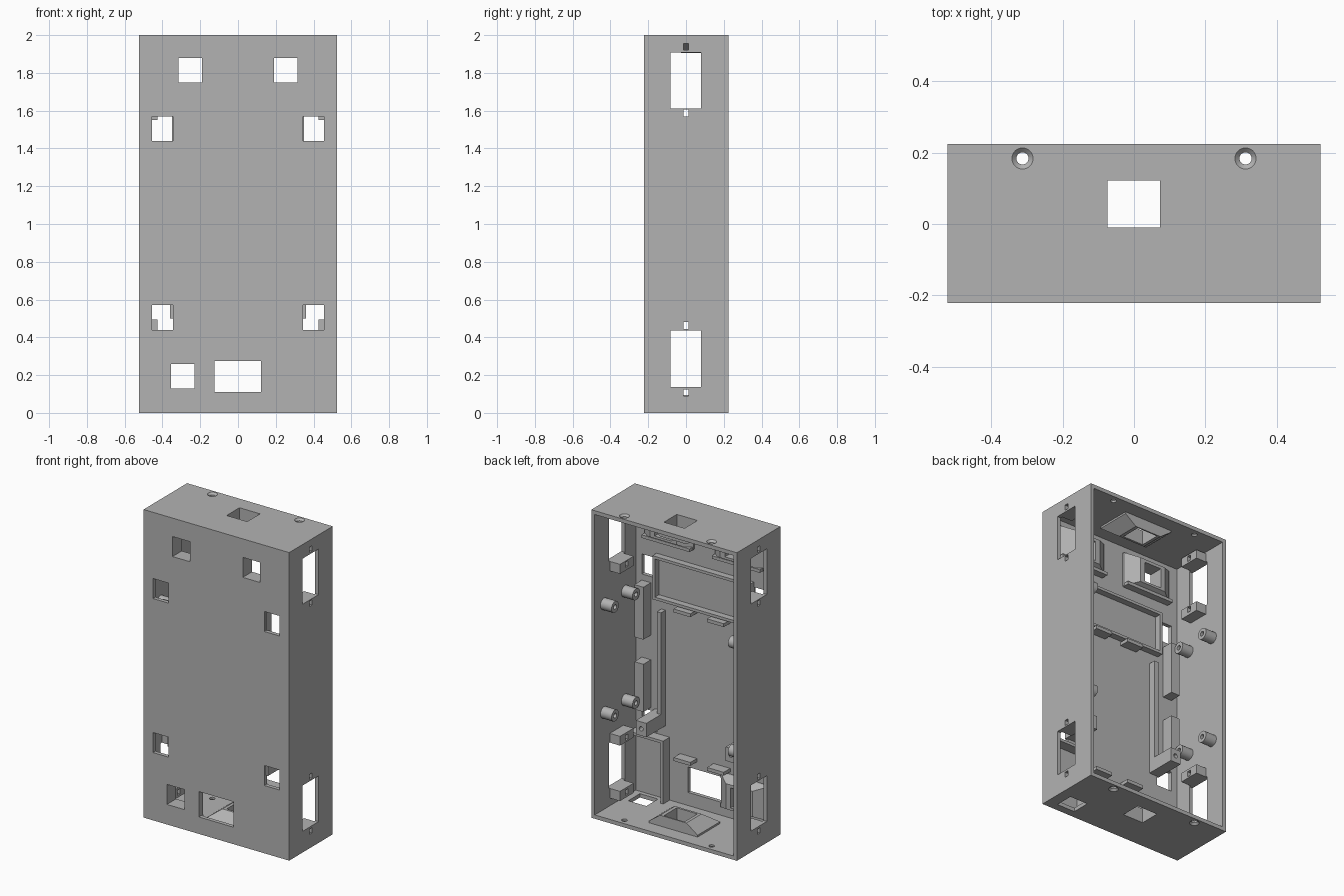
import bpy, bmesh, math
from mathutils import Matrix, Vector

if "Cube" in bpy.data.objects:
    bpy.data.objects.remove(bpy.data.objects["Cube"], do_unlink=True)

mat = bpy.data.materials.new("matte grey plastic")
mat.use_nodes = True
grey = (0.45, 0.45, 0.45, 1)
mat.diffuse_color = grey
mat.node_tree.nodes["Principled BSDF"].inputs["Base Color"].default_value = grey

W, Y0, Y1, H, T = 0.523, -0.222, 0.225, 2.0, 0.025
IN_X, IN_Y = W - T, Y0 + T


def finish(name, bm):
    bmesh.ops.recalc_face_normals(bm, faces=bm.faces)
    me = bpy.data.meshes.new(name)
    bm.to_mesh(me)
    bm.free()
    me.materials.append(mat)
    ob = bpy.data.objects.new(name, me)
    bpy.context.scene.collection.objects.link(ob)
    return ob


def add_box(bm, x, y, z):
    size = [r[1] - r[0] for r in (x, y, z)]
    mid = [(r[1] + r[0]) / 2 for r in (x, y, z)]
    bmesh.ops.create_cube(bm, size=1, matrix=Matrix.Translation(mid) @ Matrix.Diagonal((*size, 1)))


def box(name, x, y, z):
    bm = bmesh.new()
    add_box(bm, x, y, z)
    return finish(name, bm)


def sided(s, a, b):
    return tuple(sorted((s * a, s * b)))


def add_cone(bm, centre, r1, r2, depth, rot=Matrix()):
    bmesh.ops.create_cone(bm, cap_ends=True, segments=32, radius1=r1, radius2=r2, depth=depth,
                          matrix=Matrix.Translation(centre) @ rot)


def cut(ob, cutter):
    mod = ob.modifiers.new("openings", 'BOOLEAN')
    mod.object, mod.solver = cutter, 'EXACT'
    bpy.context.view_layer.update()
    me = bpy.data.meshes.new_from_object(ob.evaluated_get(bpy.context.evaluated_depsgraph_get()))
    ob.modifiers.clear()
    ob.data = me


TURN_X = Matrix.Rotation(math.pi / 2, 4, 'Y')
TURN_Y = Matrix.Rotation(math.pi / 2, 4, 'X')

# Openings shared by the shell and the parts behind them
bm = bmesh.new()
front = (-0.3, -0.08)
for s in (-1, 1):
    add_box(bm, sided(s, 0.19, 0.315), front, (1.75, 1.88))
    for z in (0.44, 1.44):
        add_box(bm, sided(s, 0.345, 0.455), (-0.3, -0.1), (z, z + 0.13))
    for z in ((0.138, 0.435), (1.612, 1.908)):
        add_box(bm, sided(s, 0.4, 0.6), (-0.083, 0.08), z)
    for z in (0.09, 0.445, 1.57, 1.92):
        add_box(bm, sided(s, 0.4, 0.6), (-0.014, 0.014), (z, z + 0.035))
add_box(bm, (-0.355, -0.23), front, (0.13, 0.26))
add_box(bm, (-0.125, 0.122), (-0.3, -0.1), (0.11, 0.275))
add_box(bm, (-0.075, 0.073), (-0.01, 0.122), (-0.1, 0.13))
add_box(bm, (-0.075, 0.073), (-0.01, 0.122), (1.87, 2.1))
add_box(bm, (0.32, 0.45), (-0.17, -0.05), (-0.1, 0.06))
openings = finish("openings_cutter", bm)

# Countersunk screw holes in the top and bottom
bm = bmesh.new()
bmc = bmesh.new()
for s in (-1, 1):
    for z in (0, H):
        add_cone(bm, (s * 0.313, 0.184, z), 0.017, 0.017, 0.2)
        low = z == 0
        add_cone(bmc, (s * 0.313, 0.184, 0.006 if low else H - 0.006),
                 0.03 if low else 0.017, 0.017 if low else 0.03, 0.0125)
screws = finish("screw_cutter", bm)
sinks = finish("countersink_cutter", bmc)

# Shell: a tray open at the back
shell = box("case_shell", (-W, W), (Y0, Y1), (0, H))
hollow = box("hollow_cutter", (-IN_X, IN_X), (IN_Y, 0.4), (T, H - T))
for c in (hollow, openings, screws, sinks):
    cut(shell, c)


def mount(name, origin, v_axis, n_axis, lo, hi):
    """Tapered socket surround rising from an inner wall."""
    bm = bmesh.new()
    v, n, o, u = Vector(v_axis), Vector(n_axis), Vector(origin), Vector((1, 0, 0))
    rings = []
    for half, a, b, h in ((0.175, lo, hi, -0.01), (0.175, lo, hi, 0.012),
                          (0.095, -0.08, min(hi, 0.085), 0.07)):
        rings.append([bm.verts.new(o + u * x + v * y + n * h)
                      for x, y in ((-half, a), (half, a), (half, b), (-half, b))])
    bm.faces.new(rings[0])
    bm.faces.new(rings[-1])
    for r, q in zip(rings, rings[1:]):
        for i in range(4):
            j = (i + 1) % 4
            bm.faces.new((r[i], r[j], q[j], q[i]))
    cut(finish(name, bm), openings)


# Socket surrounds on front, floor and roof
for side, s in (("left", 1), ("right", -1)):
    mount(f"upper_{side}_socket", (s * 0.252, IN_Y, 1.815), (0, 0, 1), (0, 1, 0), -0.11, 0.115)
    box(f"upper_{side}_socket_lip", sided(s, 0.08, 0.425), (IN_Y - 0.01, -0.15), (1.70, 1.72))
mount("lower_socket", (-0.292, IN_Y, 0.195), (0, 0, 1), (0, 1, 0), -0.11, 0.115)
mount("floor_socket", (0, 0.056, T), (0, 1, 0), (0, 0, 1), -0.156, 0.075)
mount("roof_socket", (0, 0.056, H - T), (0, 1, 0), (0, 0, -1), -0.156, 0.075)

# Screen frame on the inside of the front
rib = (IN_Y - 0.01, -0.155)
for z in (1.32, 1.585):
    box("screen_frame_rail", (-0.35, 0.35), rib, (z, z + 0.018))
for x in (-0.35, 0.332):
    box("screen_frame_post", (x, x + 0.018), rib, (1.32, 1.6))

for side, s in (("left", 1), ("right", -1)):
    # Board tabs and long guide rails
    for z in (0.325, 1.29):
        box(f"{side}_board_tab", sided(s, 0.06, 0.18), (IN_Y - 0.01, -0.13), (z, z + 0.022))
    box(f"{side}_guide_rail", sided(s, 0.285, 0.315), (IN_Y - 0.01, -0.15), (0.5, 1.25))

    # Lug with a screw hole
    lug = box(f"{side}_lug", sided(s, 0.285, 0.36), (IN_Y - 0.01, 0.0), (0.5, 0.59))
    bm = bmesh.new()
    add_cone(bm, (s * 0.322, 0, 0.545), 0.014, 0.014, 0.16, TURN_Y)
    hole = finish("lug_cutter", bm)
    cut(lug, hole)
    bpy.data.objects.remove(hole, do_unlink=True)

    # Thick stiffeners between the small windows
    for z in ((0.59, 0.9), (1.06, 1.4)):
        box(f"{side}_stiffener", sided(s, 0.39, 0.455), (IN_Y - 0.01, -0.12), z)

    # Screw bosses above and below the side openings
    for z in ((0.075, 0.138), (0.435, 0.495), (1.55, 1.612), (1.908, 1.965)):
        boss = box(f"{side}_boss", sided(s, 0.425, W - 0.01), (-0.07, 0.07), z)
        cut(boss, openings)

    # Hollow round standoffs on the side walls
    for y in (-0.085, 0.13):
        for z in (0.655, 1.36):
            bm = bmesh.new()
            add_cone(bm, (s * 0.463, y, z), 0.037, 0.037, 0.09, TURN_X)
            post = finish(f"{side}_standoff", bm)
            bm = bmesh.new()
            add_cone(bm, (s * 0.43, y, z), 0.015, 0.015, 0.1, TURN_X)
            hole = finish("standoff_cutter", bm)
            cut(post, hole)
            bpy.data.objects.remove(hole, do_unlink=True)
            bpy.context.view_layer.objects.active = post
            bpy.ops.object.select_all(action='DESELECT')
            post.select_set(True)
            bpy.ops.object.shade_smooth_by_angle()

# Cable compartment beside the floor slot
box("cable_divider", (0.255, 0.275), (IN_Y - 0.01, -0.13), (0.01, 0.43))
box("cable_shelf", (0.255, 0.5), (IN_Y - 0.01, -0.13), (0.415, 0.433))

for c in (hollow, openings, screws, sinks):
    bpy.data.objects.remove(c, do_unlink=True)
